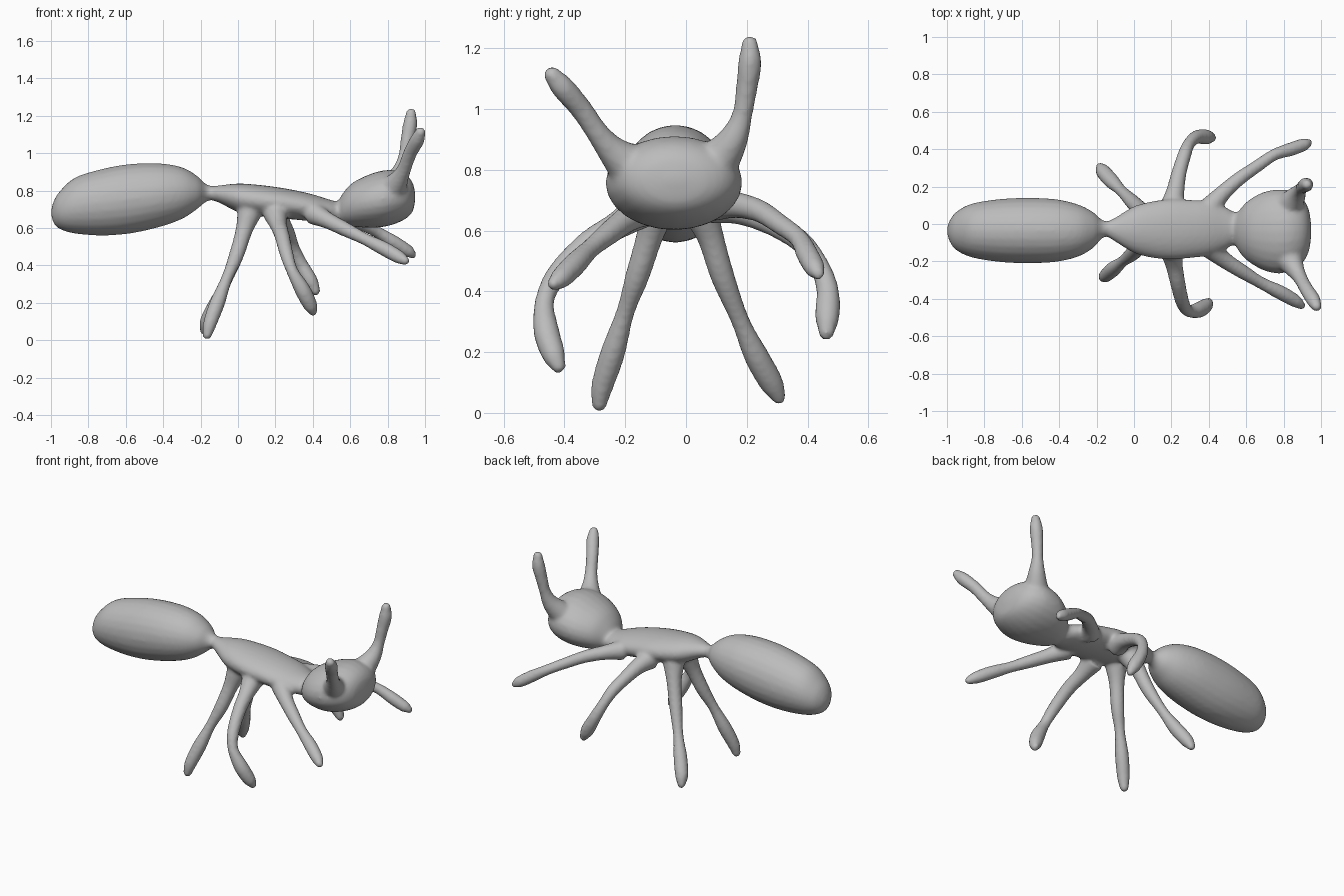
import bpy, bmesh, math
from mathutils import Vector

SIDES = 24
bm = bmesh.new()


def smooth_path(points, steps=5):
    """Catmull-Rom resampling of tuples of any length."""
    p = [Vector(q) for q in points]
    p = [p[0] * 2 - p[1]] + p + [p[-1] * 2 - p[-2]]
    out = []
    for a, b, c, d in zip(p, p[1:], p[2:], p[3:]):
        for i in range(steps):
            t = i / steps
            out.append((b * 2 + (c - a) * t + (a * 2 - b * 5 + c * 4 - d) * t * t
                        + (b * 3 - a - c * 3 + d) * t ** 3) * 0.5)
    return out + [p[-2]]


def loft(sections):
    """Closed skin over elliptical sections given as (centre, u axis, v axis)."""
    rings = []
    for c, u, v in sections:
        angles = [math.tau * i / SIDES for i in range(SIDES)]
        rings.append([bm.verts.new(c + u * math.cos(a) + v * math.sin(a)) for a in angles])
    for r, s in zip(rings, rings[1:]):
        for i in range(SIDES):
            j = (i + 1) % SIDES
            bm.faces.new((r[i], r[j], s[j], s[i]))
    bm.faces.new(rings[0][::-1])
    bm.faces.new(rings[-1])


def body_part(profile):
    """Profile rows: x, top z, bottom z, min y, max y."""
    sections = []
    for x, top, bot, y0, y1 in smooth_path(profile):
        ry, rz = max((y1 - y0) / 2, 0.004), max((top - bot) / 2, 0.004)
        sections.append((Vector((x, (y0 + y1) / 2, (top + bot) / 2)),
                         Vector((0, ry, 0)), Vector((0, 0, rz))))
    loft(sections)


def limb(points):
    """Tapered tube with a rounded tip; rows: x, y, z, radius."""
    path = [(Vector(q[:3]), q[3]) for q in smooth_path(points)]
    tip, r = path[-1]
    d = (tip - path[-2][0]).normalized()
    path += [(tip + d * r * math.sin(a), r * math.cos(a)) for a in (0.4, 0.8, 1.15, 1.45)]
    ref = Vector((0.3, 0.9, -0.3)).cross(path[-1][0] - path[0][0]).normalized()
    sections = []
    for i, (c, r) in enumerate(path):
        t = (path[min(i + 1, len(path) - 1)][0] - path[max(i - 1, 0)][0]).normalized()
        u = (ref - t * ref.dot(t)).normalized()
        sections.append((c, u * r, t.cross(u) * r))
        ref = u
    loft(sections)


# Abdomen and waist
body_part([(-1.0, .69, .675, -.05, -.02), (-.985, .745, .625, -.095, .02),
           (-.95, .80, .593, -.14, .065), (-.87, .87, .57, -.178, .108),
           (-.73, .915, .56, -.202, .132), (-.58, .942, .57, -.21, .14),
           (-.42, .946, .605, -.203, .133), (-.3, .925, .648, -.175, .105),
           (-.22, .88, .7, -.13, .065), (-.175, .838, .737, -.08, .025),
           (-.14, .825, .748, -.065, .015), (-.1, .826, .735, -.085, .025)])

# Thorax and neck
body_part([(-.15, .822, .75, -.062, .01), (-.1, .828, .735, -.095, .035),
           (0, .838, .685, -.155, .095), (.1, .832, .665, -.182, .122),
           (.2, .82, .655, -.19, .135), (.3, .803, .645, -.183, .13),
           (.4, .78, .636, -.168, .122), (.49, .752, .632, -.135, .09),
           (.54, .742, .625, -.11, .065), (.62, .75, .64, -.11, .065)])

# Head
body_part([(.53, .73, .65, -.08, .03), (.56, .785, .62, -.145, .07),
           (.61, .84, .608, -.2, .125), (.69, .882, .602, -.247, .17),
           (.77, .907, .605, -.265, .185), (.84, .908, .622, -.25, .178),
           (.9, .883, .652, -.21, .14), (.935, .84, .69, -.145, .075),
           (.948, .78, .755, -.06, -.01)])

# Rear legs
limb([(.06, -.09, .68, .065), (.03, -.12, .58, .045), (-.01, -.16, .45, .04),
      (-.06, -.2, .33, .031), (-.11, -.24, .2, .041), (-.15, -.275, .09, .037),
      (-.165, -.285, .028, .026)])
limb([(.06, .04, .68, .065), (.03, .08, .58, .045), (-.01, .12, .45, .04),
      (-.07, .18, .3, .031), (-.12, .23, .19, .041), (-.165, .28, .1, .04),
      (-.18, .305, .053, .026)])

# Middle legs
limb([(.2, -.13, .68, .068), (.215, -.22, .62, .047), (.235, -.32, .56, .041),
      (.26, -.42, .46, .037), (.29, -.465, .37, .032), (.345, -.46, .27, .043),
      (.385, -.435, .19, .039), (.4, -.42, .155, .026)])
limb([(.2, .08, .69, .068), (.22, .17, .67, .05), (.24, .27, .63, .041),
      (.27, .37, .57, .037), (.295, .43, .5, .033), (.335, .465, .41, .037),
      (.385, .465, .32, .041), (.415, .462, .265, .027)])

# Front legs
limb([(.4, -.12, .68, .062), (.48, -.19, .64, .045), (.58, -.255, .59, .039),
      (.68, -.315, .54, .033), (.78, -.365, .49, .039), (.86, -.41, .445, .036),
      (.895, -.435, .425, .024)])
limb([(.4, .08, .69, .062), (.47, .16, .685, .045), (.56, .24, .665, .038),
      (.66, .31, .62, .034), (.75, .37, .575, .032), (.84, .4, .52, .037),
      (.91, .425, .475, .034), (.935, .435, .458, .022)])

# Antennae
limb([(.83, .1, .82, .075), (.87, .155, .9, .05), (.89, .185, .98, .034),
      (.905, .2, 1.07, .036), (.92, .21, 1.15, .039), (.925, .21, 1.215, .028)])
limb([(.82, -.17, .8, .085), (.86, -.24, .86, .052), (.89, -.29, .92, .038),
      (.92, -.345, 1.0, .037), (.958, -.405, 1.07, .039), (.975, -.44, 1.112, .029)])

# Fuse all parts into one softly blended skin
bmesh.ops.recalc_face_normals(bm, faces=bm.faces)
mesh = bpy.data.meshes.new("ant")
bm.to_mesh(mesh)
bm.free()
mesh.shade_smooth()
ant = bpy.data.objects.new("ant", mesh)
bpy.context.collection.objects.link(ant)

grey = bpy.data.materials.new("clay grey")
grey.diffuse_color = (0.5, 0.5, 0.5, 1)
mesh.materials.append(grey)

fuse = ant.modifiers.new("fuse", 'REMESH')
fuse.mode = 'VOXEL'
fuse.voxel_size = 0.011
fuse.use_smooth_shade = True
soften = ant.modifiers.new("soften", 'SMOOTH')
soften.factor = 0.5
soften.iterations = 8
